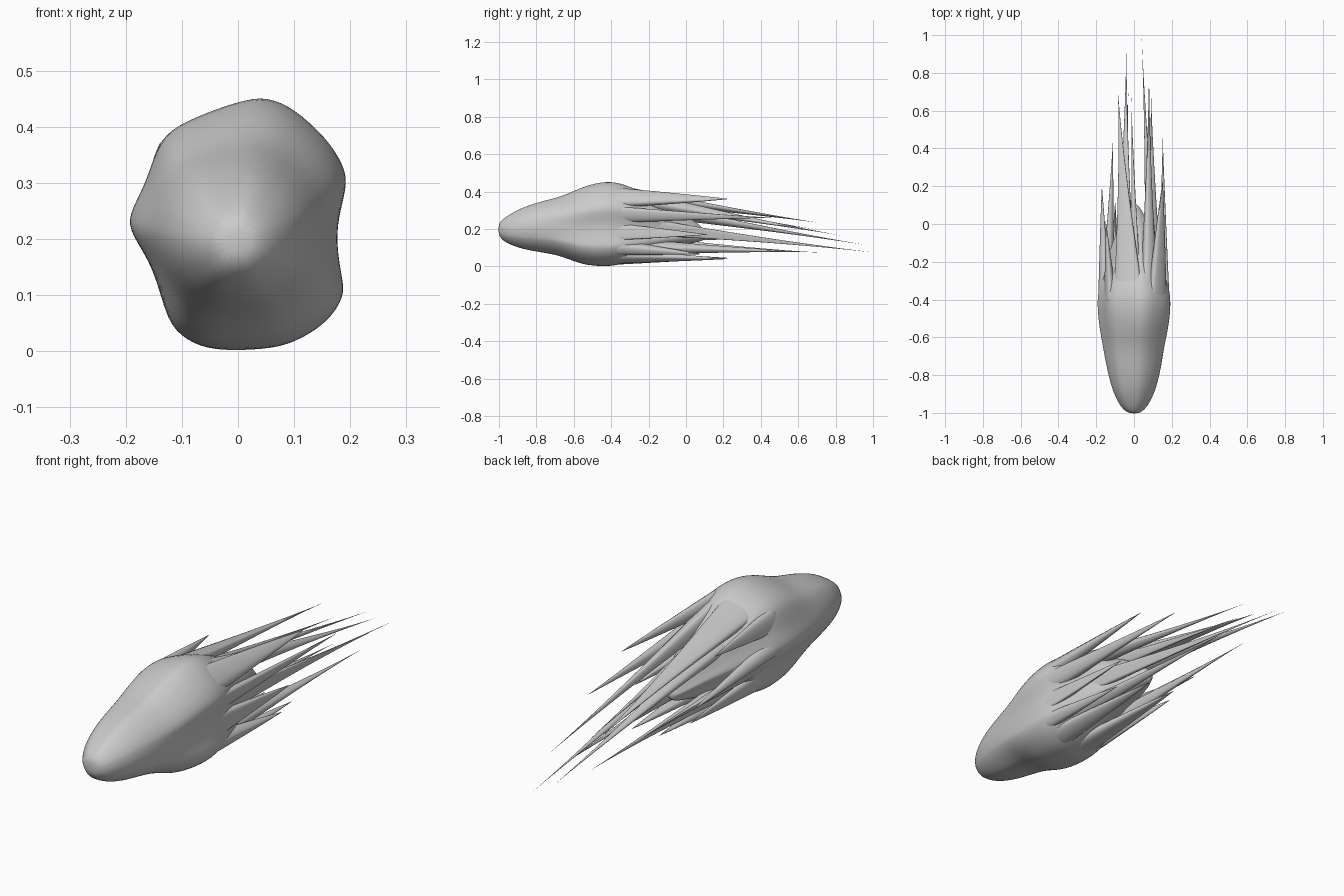
import bpy, bmesh, math
from mathutils import Vector

cube = bpy.data.objects.get("Cube")
if cube:
    bpy.data.objects.remove(cube)

grey = bpy.data.materials.new("pale_grey")
grey.use_nodes = True
grey.diffuse_color = (0.6, 0.6, 0.6, 1)
grey.node_tree.nodes["Principled BSDF"].inputs["Base Color"].default_value = (0.6, 0.6, 0.6, 1)


def loft(name, rings, levels):
    """Skin a list of equal rings, close both ends and smooth the result."""
    bm = bmesh.new()
    loops = [[bm.verts.new(p) for p in ring] for ring in rings]
    n = len(loops[0])
    for a, b in zip(loops, loops[1:]):
        for i in range(n):
            j = (i + 1) % n
            bm.faces.new((a[i], a[j], b[j], b[i]))
    bm.faces.new(loops[0])
    bm.faces.new(loops[-1])
    bmesh.ops.recalc_face_normals(bm, faces=bm.faces)
    mesh = bpy.data.meshes.new(name)
    bm.to_mesh(mesh)
    bm.free()
    mesh.materials.append(grey)
    mesh.shade_smooth()
    obj = bpy.data.objects.new(name, mesh)
    bpy.context.collection.objects.link(obj)
    mod = obj.modifiers.new("smooth", 'SUBSURF')
    mod.levels = mod.render_levels = levels


# Lumpy cross-section at the widest point, clockwise from the top (x, z)
section = [(.02, .457), (.06, .454), (.1, .437), (.16, .383), (.193, .33), (.196, .295),
           (.18, .24), (.177, .19), (.187, .13), (.193, .1), (.162, .05), (.1, .013),
           (.05, .002), (-.045, -.001), (-.092, .018), (-.128, .05), (-.15, .15),
           (-.193, .21), (-.198, .245), (-.165, .3), (-.143, .38), (-.1, .413)]
centre = Vector((0, .228))
unit = [Vector((x / .195, (z - centre.y) / .228)) for x, z in section]

# Body stations: y, half width, bottom, top, how lumpy
stations = [(-1.003, .025, .17, .225, 0), (-.985, .055, .14, .25, 0), (-.94, .088, .112, .283, 0),
            (-.86, .122, .085, .325, 0), (-.75, .147, .068, .357, .1), (-.66, .163, .05, .378, .4),
            (-.57, .18, .012, .42, .8), (-.48, .192, 0, .449, 1), (-.38, .196, 0, .457, 1),
            (-.28, .172, .03, .42, 1), (-.17, .138, .07, .365, 1), (-.06, .1, .105, .31, 1),
            (.04, .06, .125, .25, .8), (.11, .02, .14, .19, .5)]
rings = []
for y, w, lo, hi, lump in stations:
    ring = []
    for u in unit:
        p = u.normalized().lerp(u, lump)
        ring.append((p.x * w, y, (lo + hi) / 2 + p.y * (hi - lo) / 2))
    rings.append(ring)
loft("head_body", rings, 2)


def on_section(s):
    """Point on the cross-section outline at fractional index s."""
    k = math.floor(s)
    a, b = (Vector(section[i % len(section)]) for i in (k, k + 1))
    return a.lerp(b, s - k)


def streamer(name, s0, s1, inner, outer, start, tip, power, sides=14, steps=12):
    """Finger growing out of one slice of the cross-section, shrinking to a point."""
    shape = []
    for i in range(sides):
        q = 2 * math.pi * i / sides
        u, v = (math.copysign(abs(f) ** .7, f) for f in (math.cos(q), math.sin(q)))
        rim = on_section((s0 + s1) / 2 + u * (s1 - s0) / 2)
        depth = (inner + outer) / 2 + v * (outer - inner) / 2
        shape.append(centre.lerp(rim, depth))
    mid = sum(shape, Vector((0, 0))) / sides
    rings = []
    for k in range(steps + 1):
        t = k / steps
        f = max((1 - t) ** power, .002)
        c = mid.lerp(Vector((tip[0], tip[2])), t)
        y = start + (tip[1] - start) * t
        rings.append([(c.x + (p.x - mid.x) * f, y, c.y + (p.y - mid.y) * f) for p in shape])
    loft(name, rings, 1)


# Outer streamers: slice of the outline, tip (x, y, z), sharpness
outer_streamers = [(1.6, 4, (.152, .23, .36), .9),
                   (3.8, 6.2, (.152, .46, .26), 1.1),
                   (6, 8.2, (.165, .12, .17), .9),
                   (8, 10.2, (.155, .08, .065), .9),
                   (10, 12.1, (.1, .23, .04), .9),
                   (12, 14.1, (-.03, .23, .045), .9),
                   (13.9, 15.8, (-.1, .12, .075), .9),
                   (15.6, 17.1, (-.11, .47, .145), 1.2),
                   (16.9, 18.9, (-.17, .2, .18), .9),
                   (18.8, 20.6, (-.15, .02, .34), .9),
                   (20.4, 23.2, (-.085, .7, .235), 1.4)]
for i, (s0, s1, tip, power) in enumerate(outer_streamers):
    streamer(f"outer_streamer_{i + 1}", s0, s1, .66, .985, -.43, tip, power)

# Long inner streamers trailing from the core
inner_streamers = [(.6, 3, .5, .95, (.08, .83, .165), 1.6),
                   (19.5, 22, .35, .8, (-.04, .96, .115), 1.6),
                   (4, 8, .3, .75, (.04, 1, .075), 1.7),
                   (21.5, 23, .4, .8, (-.015, .68, .2), 1.5),
                   (9, 11, .45, .88, (.09, .71, .075), 1.4),
                   (13, 16, .4, .85, (-.03, .7, .075), 1.5)]
for i, (s0, s1, low, high, tip, power) in enumerate(inner_streamers):
    streamer(f"inner_streamer_{i + 1}", s0, s1, low, high, -.38, tip, power)
